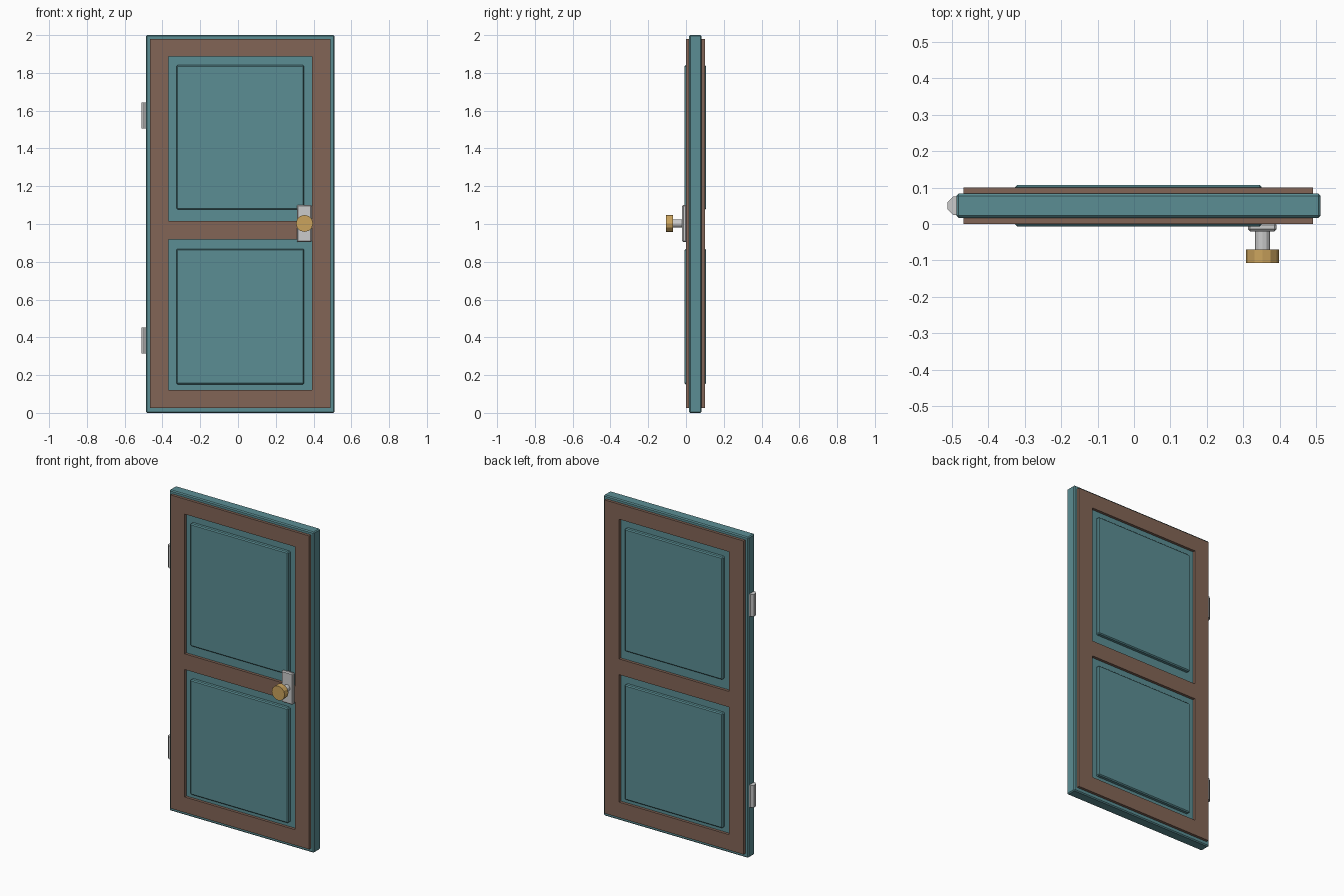
import bpy, bmesh
from math import pi
from mathutils import Matrix

if "Cube" in bpy.data.objects:
    bpy.data.objects.remove(bpy.data.objects["Cube"])

CX, CY = 0.012, 0.05  # door centre line


def material(name, rgb):
    m = bpy.data.materials.new(name)
    m.diffuse_color = (*rgb, 1)
    m.use_nodes = True
    m.node_tree.nodes["Principled BSDF"].inputs["Base Color"].default_value = m.diffuse_color
    return m


teal = material("teal_paint", (0.105, 0.27, 0.295))
brown = material("brown_wood", (0.225, 0.13, 0.093))
brass = material("brass", (0.60, 0.37, 0.11))


def finish(name, bm, mat=None, bevel=0):
    bmesh.ops.recalc_face_normals(bm, faces=bm.faces)
    me = bpy.data.meshes.new(name)
    bm.to_mesh(me)
    bm.free()
    ob = bpy.data.objects.new(name, me)
    bpy.context.collection.objects.link(ob)
    if mat:
        me.materials.append(mat)
    if bevel:
        b = ob.modifiers.new("bevel", 'BEVEL')
        b.width, b.segments = bevel, 1
    return ob


def box(name, x, y, z, mat=None, bevel=0):
    bm = bmesh.new()
    size = [b - a for a, b in (x, y, z)]
    mid = [(a + b) / 2 for a, b in (x, y, z)]
    bmesh.ops.create_cube(bm, size=1, matrix=Matrix.Translation(mid) @ Matrix.Diagonal((*size, 1)))
    return finish(name, bm, mat, bevel)


def cylinder(name, centre, r, length, sides, rot, mat=None, bevel=0):
    bm = bmesh.new()
    bmesh.ops.create_cone(bm, cap_ends=True, segments=sides, radius1=r, radius2=r,
                          depth=length, matrix=Matrix.Translation(centre) @ rot)
    return finish(name, bm, mat, bevel)


def frame(name, y0, y1):
    # one-piece frame: grid of cells with two openings left out
    xs = [CX - 0.479, CX - 0.38, CX + 0.38, CX + 0.479]
    zs = [0.025, 0.122, 0.917, 1.015, 1.886, 1.98]
    bm = bmesh.new()
    v = [[bm.verts.new((x, y0, z)) for z in zs] for x in xs]
    for i in range(3):
        for j in range(5):
            if not (i == 1 and j in (1, 3)):
                bm.faces.new((v[i][j], v[i + 1][j], v[i + 1][j + 1], v[i][j + 1]))
    ext = bmesh.ops.extrude_face_region(bm, geom=bm.faces[:], use_keep_orig=True)
    moved = [g for g in ext["geom"] if isinstance(g, bmesh.types.BMVert)]
    bmesh.ops.translate(bm, verts=moved, vec=(0, y1 - y0, 0))
    return finish(name, bm, brown)


# Door slab
box("door_slab", (CX - 0.499, CX + 0.499), (0.017, 0.083), (0, 2), teal, 0.006)

# Frames and raised panels on both faces
for side, s in (("front", -1), ("back", 1)):
    frame(side + "_frame", CY + s * 0.03, CY + s * 0.05)
    for part, z in (("lower", (0.151, 0.868)), ("upper", (1.077, 1.841))):
        y = sorted((CY + s * 0.028, CY + s * 0.057))
        box(f"{side}_{part}_panel", (CX - 0.338, CX + 0.338), y, z, teal, 0.006)

# Hinges
for part, z in (("lower", 0.384), ("upper", 1.575)):
    cylinder(part + "_hinge", (-0.486, CY, z), 0.027, 0.138, 8, Matrix.Rotation(pi / 8, 4, 'Z'))

# Handle
along_y = Matrix.Rotation(pi / 2, 4, 'X')
box("handle_plate", (0.312, 0.391), (-0.02, 0.003), (0.904, 1.101), None, 0.006)
cylinder("handle_stem", (0.352, -0.044, 1.003), 0.021, 0.06, 12, along_y)
cylinder("door_knob", (0.352, -0.0885, 1.003), 0.045, 0.037, 12, along_y, brass)
